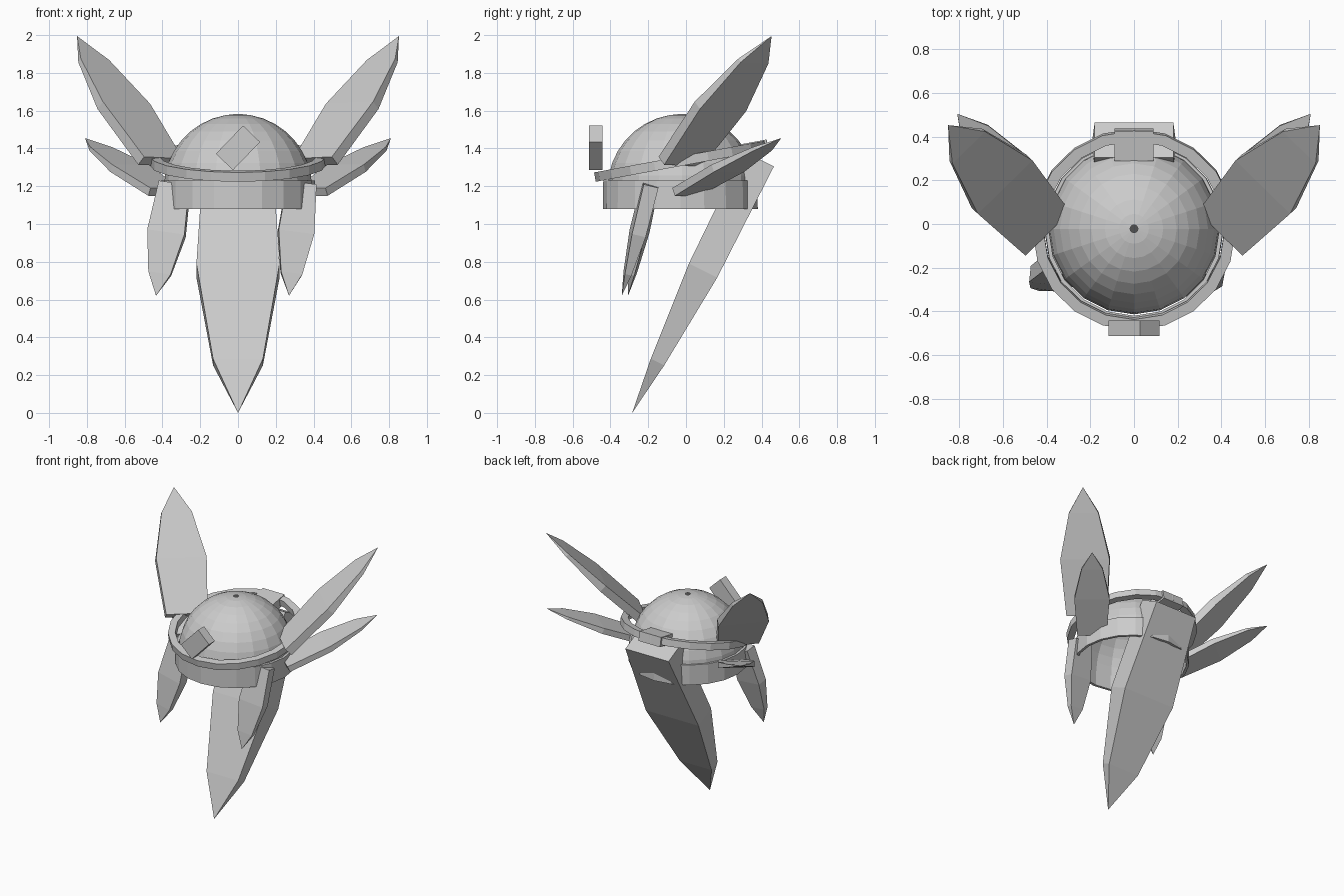
import bpy, bmesh
from math import sin, cos, pi, radians
from mathutils import Vector, Matrix

cube = bpy.data.objects.get("Cube")
if cube:
    bpy.data.objects.remove(cube, do_unlink=True)

# One plain grey for everything
grey = bpy.data.materials.new("stone grey")
grey.use_nodes = True
colour = (0.6, 0.6, 0.6, 1)
grey.diffuse_color = colour
grey.node_tree.nodes["Principled BSDF"].inputs["Base Color"].default_value = colour


def add_object(name, bm):
    bmesh.ops.recalc_face_normals(bm, faces=bm.faces)
    mesh = bpy.data.meshes.new(name)
    bm.to_mesh(mesh)
    bm.free()
    mesh.materials.append(grey)
    obj = bpy.data.objects.new(name, mesh)
    bpy.context.scene.collection.objects.link(obj)
    return obj


def lathe(name, profile, place, closed=False, steps=20):
    """Spin a (radius, height) profile about z, then place it."""
    bm = bmesh.new()
    rings = [[bm.verts.new((r * cos(2 * pi * i / steps), r * sin(2 * pi * i / steps), z))
              for i in range(steps)] for r, z in profile]
    pairs = list(zip(rings, rings[1:]))
    if closed:
        pairs.append((rings[-1], rings[0]))
    for a, b in pairs:
        for i in range(steps):
            j = (i + 1) % steps
            bm.faces.new((a[i], a[j], b[j], b[i]))
    bm.transform(place)
    return add_object(name, bm)


def blade(name, base, tip, across, half_width, thickness):
    """Flat-sided blade: narrow base, wide middle, pointed tip."""
    base, tip = Vector(base), Vector(tip)
    axis = (tip - base).normalized()
    across = Vector(across)
    across = (across - axis * across.dot(axis)).normalized()
    normal = axis.cross(across)
    bm = bmesh.new()
    loops = []
    for t, w, d in ((0, .82, 1), (.44, 1, .93), (.8, .6, .44)):
        centre = base.lerp(tip, t)
        loops.append([bm.verts.new(centre + across * half_width * w * sx
                                   + normal * thickness * d / 2 * sy)
                      for sx, sy in ((-1, -1), (1, -1), (1, 1), (-1, 1))])
    point = bm.verts.new(tip)
    bm.faces.new(loops[0])
    for i in range(4):
        j = (i + 1) % 4
        for a, b in zip(loops, loops[1:]):
            bm.faces.new((a[i], a[j], b[j], b[i]))
        bm.faces.new((loops[-1][i], loops[-1][j], point))
    return add_object(name, bm)


def box(name, centre, size, rotation):
    bm = bmesh.new()
    bmesh.ops.create_cube(bm, size=1)
    bm.transform(Matrix.Translation(centre) @ rotation @ Matrix.Diagonal((*size, 1)))
    return add_object(name, bm)


# Dome with a tiny opening at its crown
R = .392
dome = [(R * sin(a), R * cos(a)) for a in [.045] + [radians(10 * k) for k in range(1, 10)]]
lathe("dome", dome, Matrix.Translation((0, -.022, 1.19)))

# Open collar below the dome
lathe("collar", [(.41, 1.08), (.408, 1.23), (.39, 1.23), (.39, 1.08)],
      Matrix.Translation((0, -.03, 0)), closed=True)

# Tilted ring around the dome
lathe("ring", [(.415, -.025), (.465, -.025), (.465, .025), (.415, .025)],
      Matrix.Translation((0, -.025, 1.333)) @ Matrix.Rotation(radians(10.5), 4, 'X'), closed=True)

# Blocks on the front and back of the ring
box("front_block", (0, -.478, 1.403), (.207, .07, .125), Matrix.Rotation(radians(-46), 4, 'Y'))
box("back_block", (0, .363, 1.4), (.18, .14, .07), Matrix.Rotation(radians(10.5), 4, 'X'))

# Paired side wings
for side, s in (("left", 1), ("right", -1)):
    blade(side + "_upper_wing", (s * .41, -.03, 1.33), (s * .852, .453, 1.995),
          (s * .69, -.72, 0), .175, .06)
    blade(side + "_lower_wing", (s * .39, 0, 1.17), (s * .81, .505, 1.455),
          (s * .77, -.64, 0), .125, .045)

# Long tail blade and the two short front fins
blade("tail_blade", (0, .385, 1.345), (0, -.285, 0), (1, 0, 0), .22, .18)
blade("left_front_fin", (.335, -.19, 1.21), (.27, -.34, .62), (1, .1, 0), .095, .08)
blade("right_front_fin", (-.335, -.19, 1.21), (-.434, -.307, .62), (1, -.1, 0), .1, .08)
